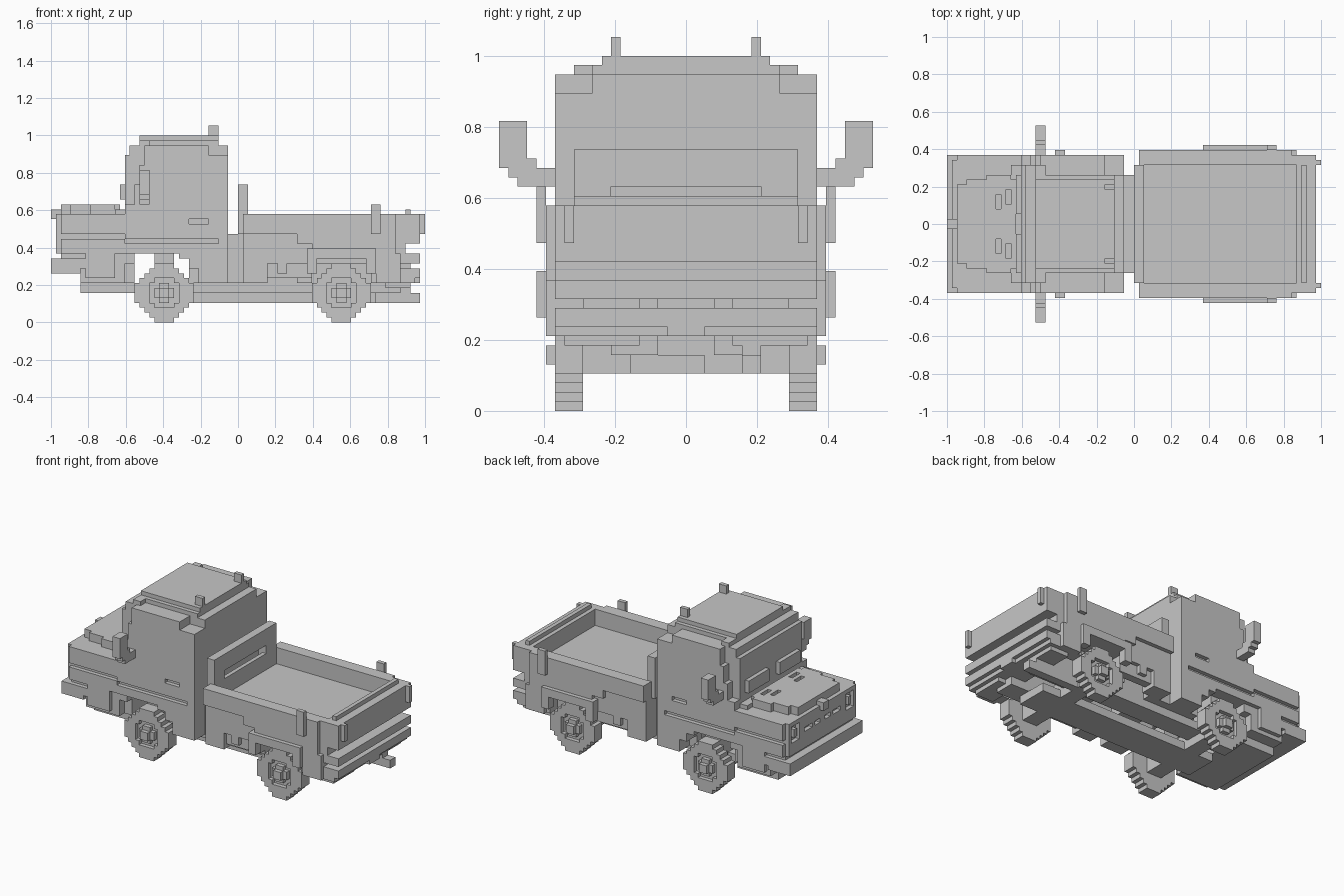
import bpy

# All sizes are in blocks: i from the nose back, j sideways from the middle, k up
BLOCK = 2 / 76
HALF_LENGTH = 38

default_cube = bpy.data.objects.get("Cube")
if default_cube:
    bpy.data.objects.remove(default_cube)

body_grey = bpy.data.materials.new("body grey")
body_grey.use_nodes = True
grey = (0.57, 0.57, 0.57, 1)
body_grey.diffuse_color = grey
body_grey.node_tree.nodes["Principled BSDF"].inputs["Base Color"].default_value = grey


def cells_in(boxes, mirrored):
    """Collect the blocks inside a list of boxes, optionally on both sides."""
    cells = set()
    for i0, i1, j0, j1, k0, k1 in boxes:
        for i in range(i0, i1):
            for j in range(j0, j1):
                for k in range(k0, k1):
                    cells.add((i, j, k))
                    if mirrored:
                        cells.add((i, -j - 1, k))
    return cells


def skin(cells):
    """Cover the blocks with the largest flat rectangles that fit."""
    verts, faces = [], []
    for axis in range(3):
        b, c = (axis + 1) % 3, (axis + 2) % 3
        for side in (0, 1):
            def shifted(cell, along, across):
                moved = list(cell)
                moved[b] += along
                moved[c] += across
                return tuple(moved)

            def is_open(cell):
                beside = list(cell)
                beside[axis] += 1 if side else -1
                return tuple(beside) not in cells

            left = {cell for cell in cells if is_open(cell)}
            for cell in sorted(left):
                if cell not in left:
                    continue
                wide, high = 1, 1
                while shifted(cell, wide, 0) in left:
                    wide += 1
                while all(shifted(cell, n, high) in left for n in range(wide)):
                    high += 1
                for n in range(wide):
                    for m in range(high):
                        left.discard(shifted(cell, n, m))
                corners = [(0, 0), (wide, 0), (wide, high), (0, high)]
                if not side:
                    corners.reverse()
                start = len(verts)
                for along, across in corners:
                    corner = list(shifted(cell, along, across))
                    corner[axis] += side
                    i, j, k = corner
                    verts.append(((i - HALF_LENGTH) * BLOCK, j * BLOCK, k * BLOCK))
                faces.append(range(start, start + len(corners)))
    return verts, faces


def part(name, add, cut=(), mirrored=True):
    cells = cells_in(add, mirrored) - cells_in(cut, mirrored)
    mesh = bpy.data.meshes.new(name)
    verts, faces = skin(cells)
    mesh.from_pydata(verts, [], [list(face) for face in faces])
    mesh.materials.append(body_grey)
    part_object = bpy.data.objects.new(name, mesh)
    bpy.context.collection.objects.link(part_object)
    return part_object


# Nose with side groove, headlight recesses and grille slots
part("nose", add=[(2, 15, 0, 14, 14, 22), (1, 2, 0, 13, 14, 22)],
     cut=[(1, 15, 13, 14, 17, 18), (1, 2, 9, 12, 17, 21),
          (1, 2, 1, 3, 18, 19), (1, 2, 4, 7, 18, 19)])
part("headlight", add=[(1, 2, 10, 11, 18, 20)])
part("hood_ornament", add=[(0, 2, 0, 1, 21, 23)])
part("hood_bulge",
     add=[(2, 14, 0, 8, 22, 24), (4, 14, 0, 9, 22, 24), (8, 13, 0, 10, 22, 24)],
     cut=[(10, 11, 3, 6, 23, 24), (12, 13, 4, 7, 23, 24)])
part("cowl", add=[(13, 15, 0, 12, 22, 23)])
part("nose_underside",
     add=[(2, 17, 0, 13, 8, 14), (7, 13, 0, 14, 9, 14), (6, 17, 0, 10, 6, 8)],
     cut=[(15, 17, 11, 14, 8, 12), (2, 6, 0, 13, 8, 10)])
part("front_bumper", add=[(0, 7, 0, 14, 11, 13), (0, 6, 0, 14, 10, 11)])

# Cab: stepped roof, stepped side panels, sill groove and door handles
part("cab",
     add=[(15, 36, 0, 14, 14, 34), (16, 34, 0, 14, 34, 36), (34, 36, 0, 10, 34, 36)],
     cut=[(15, 19, 12, 14, 32, 36), (15, 18, 12, 14, 28, 32), (15, 17, 12, 14, 24, 28),
          (32, 36, 10, 14, 34, 36), (15, 34, 13, 14, 16, 17), (28, 32, 13, 14, 20, 21)])
part("roof", add=[(18, 20, 0, 12, 36, 37), (20, 34, 0, 10, 36, 37), (18, 34, 0, 9, 37, 38)])
part("roof_light", add=[(32, 34, 7, 8, 38, 40)])
part("windshield_panel", add=[(14, 15, 2, 10, 25, 28)])
part("side_mirror",
     add=[(18, 20, 17, 20, 26, 31), (18, 20, 16, 19, 25, 27), (18, 20, 14, 18, 24, 26)])
part("cab_lower_rear", add=[(26, 36, 0, 14, 8, 14)],
     cut=[(26, 30, 10, 14, 8, 11), (26, 28, 0, 14, 8, 13), (28, 36, 0, 8, 8, 13)])
part("cab_bridge", add=[(36, 39, 0, 10, 8, 18)])

# Open cargo bed
part("headboard", add=[(38, 40, 0, 12, 18, 28)], cut=[(38, 40, 0, 8, 21, 24)])
part("cargo_bed", add=[(39, 75, 0, 14, 16, 22)], cut=[(40, 71, 0, 12, 18, 22)])
part("bed_side_band",
     add=[(39, 50, 14, 15, 18, 22), (50, 53, 14, 15, 16, 22), (53, 70, 14, 15, 14, 22)])
part("bed_stake", add=[(65, 67, 15, 16, 18, 24)])
part("tailgate_rail", add=[(72, 73, 0, 12, 22, 23)])
part("tail_light", add=[(75, 76, 12, 13, 18, 22)])
part("bed_lower", add=[(39, 72, 0, 14, 12, 16)], cut=[(53, 65, 9, 14, 12, 13)])
part("rear_fender",
     add=[(52, 66, 14, 16, 13, 15), (52, 54, 14, 16, 10, 13), (64, 66, 14, 16, 10, 13)])
part("mud_guard", add=[(65, 71, 11, 14, 8, 14), (66, 71, 14, 15, 8, 14)])

# Rear bars and plate
part("upper_rear_bar", add=[(71, 75, 0, 14, 12, 14)])
part("rear_bumper", add=[(70, 75, 0, 14, 9, 11), (70, 74, 0, 14, 8, 9), (68, 73, 5, 13, 7, 8)])
part("bumper_bracket", add=[(70, 73, 5, 11, 11, 12)])
part("rear_plate", add=[(74, 75, 0, 2, 8, 9)])

# Frame rails, side boxes, drive line, axles and exhaust
part("frame_rail", add=[(15, 71, 3, 8, 6, 12)], cut=[(15, 30, 3, 8, 8, 12)])
part("cross_member", add=[(i, i + 3, 0, 11, 8, 12) for i in (39, 50, 67)])
part("side_box", add=[(39, 53, 11, 13, 9, 12), (39, 44, 10, 14, 8, 12), (46, 48, 10, 14, 10, 12)])
part("drive_line", add=[(17, 66, -6, 2, 4, 6)], mirrored=False)
part("exhaust", add=[(60, 75, 6, 8, 4, 6), (71, 73, 6, 8, 6, 9)], mirrored=False)
part("front_tower", add=[(21, 25, 5, 11, 8, 14)])

# Wheels: stepped round tyres with a stepped recess and raised hub
for place, middle in (("front", 23), ("rear", 59)):
    part(place + "_axle", add=[(middle - 2, middle + 2, 0, 11, 4, 8)])
    tyre = [(middle - 6, middle + 6, 11, 14, 4, 8)]
    for step in range(4):
        half = step + 2
        tyre.append((middle - half, middle + half, 11, 14, step, 12 - step))
    recess = [(middle - 3, middle + 3, 13, 14, 4, 8), (middle - 2, middle + 2, 13, 14, 3, 9)]
    part(place + "_tyre", add=tyre, cut=recess)
    part(place + "_hub",
         add=[(middle - 2, middle + 2, 13, 14, 5, 7), (middle - 1, middle + 1, 13, 14, 4, 8),
              (middle - 1, middle + 1, 14, 15, 5, 7)])
